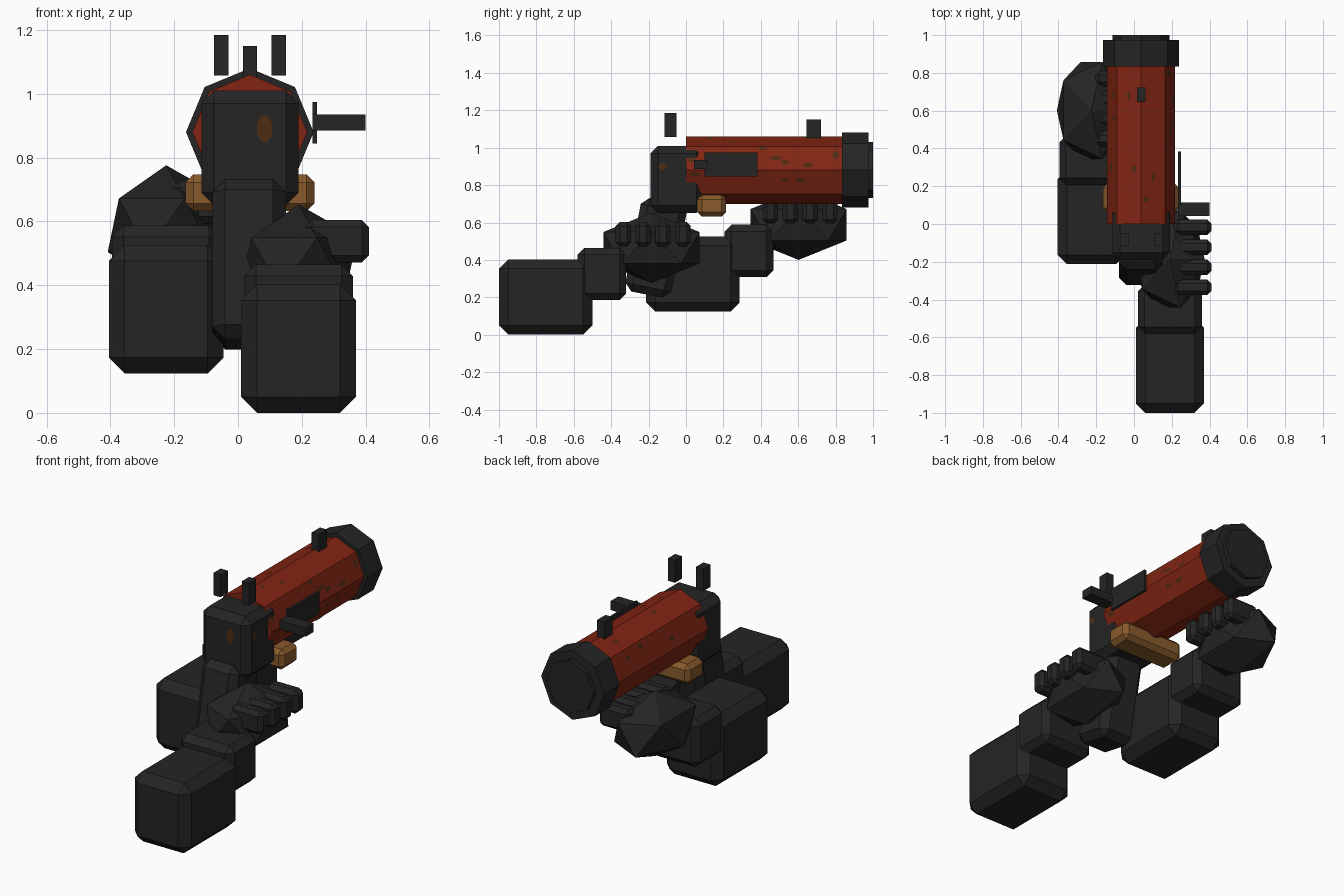
import bpy, bmesh
from math import radians, sin, cos, pi
from mathutils import Vector, Matrix

if "Cube" in bpy.data.objects:
    bpy.data.objects.remove(bpy.data.objects["Cube"])


def material(name, rgb):
    m = bpy.data.materials.new(name)
    m.use_nodes = True
    m.diffuse_color = (*rgb, 1)
    m.node_tree.nodes["Principled BSDF"].inputs["Base Color"].default_value = (*rgb, 1)
    return m


BLACK = material("charcoal", (0.018, 0.018, 0.018))
RED = material("rusty red", (0.22, 0.018, 0.006))
TAN = material("tan wood", (0.25, 0.105, 0.025))
RUST = material("brown rust", (0.075, 0.025, 0.006))

AXIS_X, AXIS_Z = 0.037, 0.88      # barrel centreline
BARREL_R = 0.18


def finish(name, bm, mat):
    mesh = bpy.data.meshes.new(name)
    bm.to_mesh(mesh)
    bm.free()
    mesh.materials.append(mat)
    ob = bpy.data.objects.new(name, mesh)
    bpy.context.collection.objects.link(ob)
    return ob


def box(name, x, y, z, mat=BLACK, chamfer=0.0, tilt=0.0):
    """Box given by its (low, high) range on each axis, with flat chamfers."""
    bm = bmesh.new()
    bmesh.ops.create_cube(bm, size=1)
    bmesh.ops.scale(bm, vec=[r[1] - r[0] for r in (x, y, z)], verts=bm.verts)
    if chamfer:
        bmesh.ops.bevel(bm, geom=bm.edges[:], offset=chamfer, segments=1,
                        affect='EDGES', profile=0.5)
    ob = finish(name, bm, mat)
    ob.location = [(r[0] + r[1]) / 2 for r in (x, y, z)]
    ob.rotation_euler.x = tilt
    return ob


def octagon_tube(name, radius, y0, y1, mat):
    bm = bmesh.new()
    bmesh.ops.create_cone(bm, cap_ends=True, segments=8, radius1=radius,
                          radius2=radius, depth=y1 - y0)
    bmesh.ops.rotate(bm, matrix=Matrix.Rotation(radians(90), 3, 'X'), verts=bm.verts)
    ob = finish(name, bm, mat)
    ob.location = (AXIS_X, (y0 + y1) / 2, AXIS_Z)
    return ob


def patch(bm, centre, u, v, w, h, sides=6):
    """Flat irregular patch spanned by u and v."""
    bm.faces.new([bm.verts.new(centre + u * (cos(2 * pi * i / sides + 0.4) * w / 2)
                               + v * (sin(2 * pi * i / sides + 0.4) * h / 2))
                  for i in range(sides)])


# Barrel, muzzle collar and muzzle plug
octagon_tube("barrel", BARREL_R, 0.0, 0.9, RED)
octagon_tube("muzzle_collar", 0.2, 0.835, 0.975, BLACK)
octagon_tube("muzzle_plug", 0.15, 0.95, 1.0, BLACK)

# Receiver, sloping grip and wooden cross block
box("receiver", (-0.115, 0.19), (-0.19, 0.095), (0.65, 1.01), chamfer=0.04)
box("grip", (-0.08, 0.15), (-0.285, -0.035), (0.21, 0.72), chamfer=0.04,
    tilt=radians(-11))
box("wood_block", (-0.165, 0.24), (0.06, 0.215), (0.632, 0.747), TAN, chamfer=0.025)

# Sights
for side, x in (("right", -0.0525), ("left", 0.1275)):
    box("rear_sight_" + side, (x - 0.0225, x + 0.0225), (-0.115, -0.05), (1.057, 1.185))
box("front_sight", (0.015, 0.06), (0.645, 0.722), (1.04, 1.15))

# Charging plate and handle
box("bolt_plate", (0.234, 0.248), (0.1, 0.383), (0.845, 0.975))
box("bolt_handle", (0.234, 0.4), (0.042, 0.115), (0.885, 0.935))


# Arms: the forward arm is the rear arm moved along
def arm(side, dx, dy, dz):
    def part(name, x, y, z, chamfer):
        box(side + "_" + name, (x[0] + dx, x[1] + dx), (y[0] + dy, y[1] + dy),
            (z[0] + dz, z[1] + dz), chamfer=chamfer)

    part("forearm", (0.01, 0.37), (-1.0, -0.5), (0.0, 0.403), 0.05)
    part("wrist", (0.02, 0.36), (-0.58, -0.32), (0.185, 0.465), 0.036)
    bm = bmesh.new()
    bmesh.ops.create_icosphere(bm, subdivisions=1, radius=1)
    bmesh.ops.scale(bm, vec=(0.205, 0.302, 0.188), verts=bm.verts)
    hand = finish(side + "_hand", bm, BLACK)
    hand.location = (0.19 + dx, -0.185 + dy, 0.465 + dz)
    for i in range(4):
        y = -0.335 + 0.106 * i
        part("finger_%d" % (i + 1), (0.21, 0.41), (y - 0.041, y + 0.041),
             (0.471, 0.604), 0.022)


arm("left", 0, 0, 0)
arm("right", -0.415, 0.787, 0.123)

# Rust spots on the barrel: face angle, y, offset across the face, length, width
bm = bmesh.new()
SPOTS = [
    (22.5, 0.41, 0.055, 0.05, 0.02), (22.5, 0.48, 0.0, 0.07, 0.025),
    (22.5, 0.53, -0.025, 0.05, 0.03), (22.5, 0.65, -0.04, 0.06, 0.03),
    (22.5, 0.8, 0.02, 0.035, 0.05), (22.5, 0.03, -0.01, 0.04, 0.03),
    (-22.5, 0.53, 0.015, 0.05, 0.022), (-22.5, 0.615, 0.01, 0.06, 0.026),
    (-22.5, 0.05, 0.045, 0.06, 0.025), (67.5, 0.25, 0.0, 0.05, 0.02),
    (67.5, 0.13, 0.04, 0.03, 0.03), (112.5, 0.68, 0.0, 0.045, 0.025),
    (112.5, 0.29, -0.03, 0.04, 0.025), (157.5, 0.56, -0.04, 0.04, 0.04),
    (157.5, 0.68, -0.02, 0.05, 0.025), (157.5, 0.3, 0.01, 0.05, 0.03),
    (202.5, 0.45, 0.0, 0.05, 0.025),
]
for deg, y, t, length, width in SPOTS:
    a = radians(deg)
    normal = Vector((cos(a), 0, sin(a)))
    across = Vector((-sin(a), 0, cos(a)))
    centre = (Vector((AXIS_X, y, AXIS_Z)) + across * t
              + normal * (BARREL_R * cos(pi / 8) + 0.002))
    patch(bm, centre, Vector((0, 1, 0)), across, length, width)
finish("barrel_rust", bm, RUST)

# Rust spots on the receiver back and side
bm = bmesh.new()
X, Y, Z = Vector((1, 0, 0)), Vector((0, 1, 0)), Vector((0, 0, 1))
patch(bm, Vector((0.083, -0.192, 0.89)), X, Z, 0.05, 0.09, 8)
patch(bm, Vector((0.192, -0.125, 0.9)), Y, Z, 0.048, 0.04)
finish("receiver_rust", bm, RUST)
